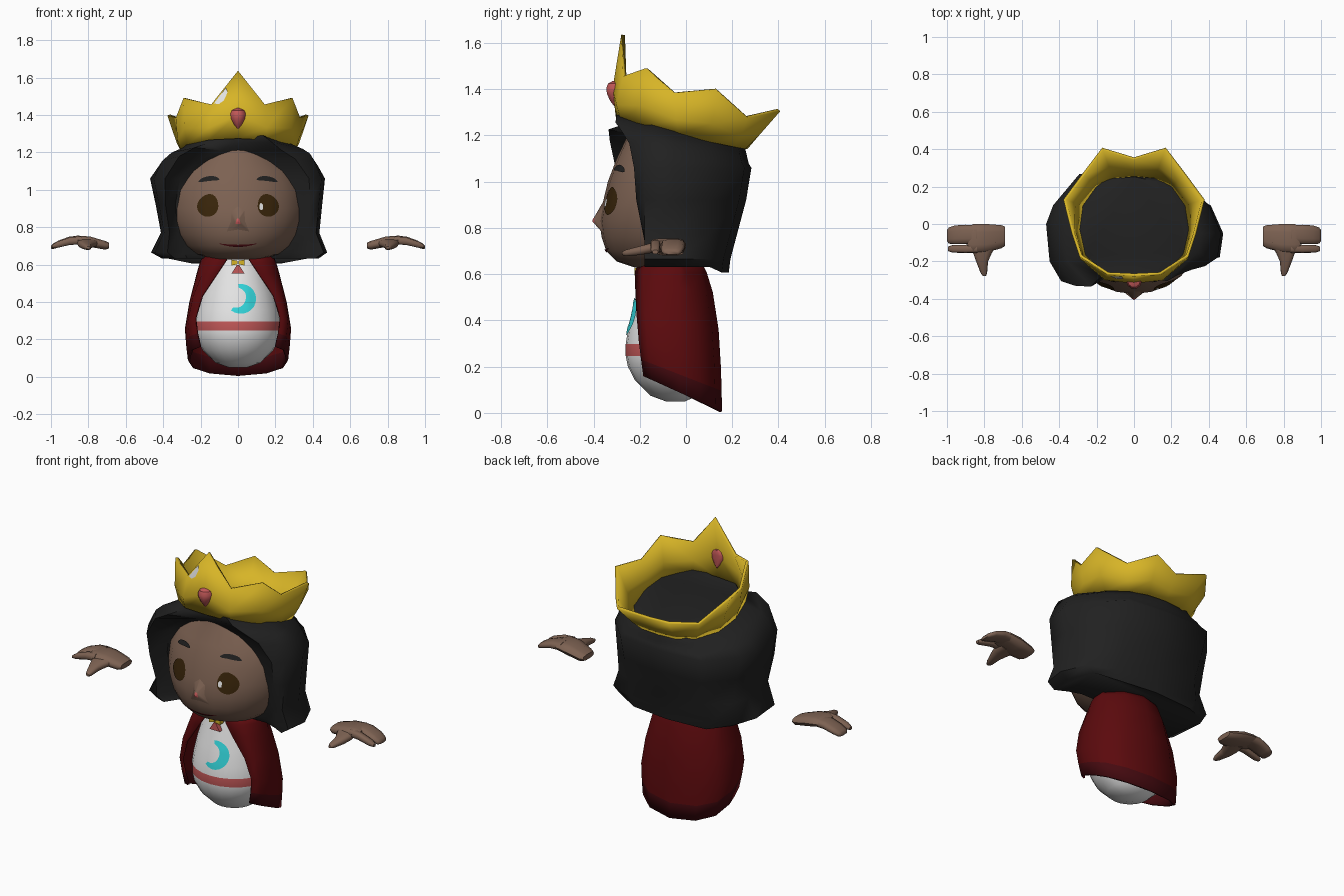
import bpy, bmesh, math
from mathutils import Vector
from mathutils.bvhtree import BVHTree

if "Cube" in bpy.data.objects:
    bpy.data.objects.remove(bpy.data.objects["Cube"])

def mat(name, r, g, b):
    m = bpy.data.materials.new(name)
    m.diffuse_color = (r, g, b, 1)
    m.use_nodes = True
    m.node_tree.nodes["Principled BSDF"].inputs["Base Color"].default_value = m.diffuse_color
    return m

GOLD = mat("gold", .68, .46, .02)
CORAL = mat("coral red", .55, .10, .10)
BLACK = mat("hair black", .015, .015, .015)
SKIN = mat("brown skin", .205, .122, .085)
WHITE = mat("white", .8, .8, .8)
CAPE = mat("dark red", .105, .003, .004)
HEM = mat("deep red hem", .06, .003, .005)
CYAN = mat("cyan", .035, .68, .72)
EYE = mat("dark brown", .04, .018, .003)

def finish(name, bm, mats, angle=40, solid=0):
    me = bpy.data.meshes.new(name)
    bm.to_mesh(me)
    bm.free()
    ob = bpy.data.objects.new(name, me)
    bpy.context.collection.objects.link(ob)
    for m in mats:
        me.materials.append(m)
    if solid:
        md = ob.modifiers.new("thickness", 'SOLIDIFY')
        md.thickness, md.offset = solid, 0
    bpy.ops.object.select_all(action='DESELECT')
    ob.select_set(True)
    bpy.context.view_layer.objects.active = ob
    bpy.ops.object.shade_smooth_by_angle(angle=math.radians(angle))
    return ob

def loft(name, rings, mats, closed=True, caps=True, rule=None, **kw):
    """Bridge successive rings; rule(row) picks the material index."""
    bm = bmesh.new()
    vs = [[bm.verts.new(p) for p in r] for r in rings]
    n = len(rings[0])
    for i in range(len(vs) - 1):
        for j in range(n if closed else n - 1):
            k = (j + 1) % n
            f = bm.faces.new((vs[i][j], vs[i][k], vs[i + 1][k], vs[i + 1][j]))
            f.material_index = rule(i) if rule else 0
    if caps:
        bm.faces.new(vs[0])
        bm.faces.new(vs[-1]).material_index = rule(len(vs) - 2) if rule else 0
    bmesh.ops.recalc_face_normals(bm, faces=bm.faces[:])
    return finish(name, bm, mats, **kw)

def oval(z, rx, yf, yb, yc, n=24):
    pts = []
    for i in range(n):
        a = math.tau * i / n
        s = math.sin(a)
        pts.append((rx * math.cos(a), yc + s * ((yb - yc) if s > 0 else (yc - yf)), z))
    return pts

def patch(name, pairs, target, m, lift=.005):
    """Thin strip of (x, z) pairs laid on the front of target."""
    tb = bmesh.new()
    tb.from_mesh(target.data)
    tree = BVHTree.FromBMesh(tb)
    tb.free()
    bm = bmesh.new()
    rows = []
    for a, b in pairs:
        row = []
        for k in range(5):
            x, z = (Vector(a).lerp(Vector(b), k / 4))
            hit = tree.ray_cast(Vector((x, -2, z)), Vector((0, 1, 0)))[0]
            row.append(bm.verts.new((x, (hit.y if hit else -.2) - lift, z)))
        rows.append(row)
    for r, s in zip(rows, rows[1:]):
        for k in range(4):
            bm.faces.new((r[k], r[k + 1], s[k + 1], s[k]))
    bm.normal_update()
    if sum(f.normal.y for f in bm.faces) > 0:
        bmesh.ops.reverse_faces(bm, faces=bm.faces[:])
    return finish(name, bm, [m])

# Egg-shaped body with a sash stripe
rows = [(.05, .05), (.075, .12), (.14, .188), (.2, .22), (.247, .23), (.297, .23),
        (.36, .22), (.45, .2), (.55, .17), (.63, .15)]
body = loft("body", [oval(z, r, -.04 - r * .96, -.04 + r * (.75 if z < .5 else .45), -.04)
                     for z, r in rows], [WHITE, CORAL], rule=lambda i: 1 if i == 4 else 0)

# Crescent decoration on the chest
moon = []
for i in range(15):
    a = math.radians(-130 + 230 * i / 14)
    w = .036 * math.sin(math.pi * i / 14) + .02
    moon.append(((.015 + .082 * math.cos(a), .417 + .08 * math.sin(a)),
                 (.015 + (.082 - w) * math.cos(a), .417 + (.08 - w) * math.sin(a))))
patch("chest_crescent", moon, body, CYAN)

# Open-fronted cape, hem dropping toward the back
rings = []
for t, e, w, yf, yb in [(0, .2, .262, -.18, .15), (.14, .217, .271, -.19, .148),
                        (.3, .227, .278, -.2, .145), (.55, .19, .255, -.21, .135),
                        (.8, .11, .22, -.215, .11), (.93, .07, .2, -.215, .085),
                        (1, .05, .185, -.2, .065)]:
    half = [(e, yf), (e * .3 + w * .7, yf + .035), (w * .98, yf + .1), (w, -.03),
            (w * .9, yb - .09), (w * .57, yb - .028)]
    ring = []
    for x, y in half + [(0, yb)] + [(-x, y) for x, y in reversed(half)]:
        zb = .16 - .47 * (y + .18)
        ring.append((x, y, zb + t * (.645 - zb)))
    rings.append(ring)
loft("cape", rings, [CAPE, HEM], closed=False, caps=False,
     rule=lambda i: 1 if i == 0 else 0, solid=.012, angle=50)

# Head
rows = [(.628, .12, -.22, -.09, -.15), (.655, .22, -.3, .04, -.1), (.7, .29, -.345, .12, -.05),
        (.76, .33, -.365, .15, -.05), (.83, .355, -.374, .15, -.05), (.9, .365, -.362, .15, -.05),
        (1, .355, -.338, .15, -.05), (1.1, .31, -.3, .1, -.05), (1.18, .21, -.262, -.03, -.08),
        (1.225, .09, -.248, -.17, -.2)]
head = loft("head", [oval(*r) for r in rows], [SKIN])

# Broad low nose with a tiny coloured tip
def nose_ring(s, y):
    return [(s * x, y, .83 + s * z) for x, z in ((-.085, -.075), (.085, -.075), (.05, .08), (0, .115),
                                                 (-.05, .08))]
loft("nose", [nose_ring(1, -.34), nose_ring(.16, -.396), nose_ring(.04, -.405)],
     [SKIN, CORAL], rule=lambda i: i, angle=65)

# Painted face
for s, side in ((1, "right"), (-1, "left")):
    eye, brow = [], []
    for i in range(13):
        c = -math.cos(math.pi * i / 12)
        h = math.sqrt(max(0, 1 - c * c))
        x = s * (.162 + .057 * c)
        eye.append(((x, .912 + .064 * h * (1 - .2 * c)), (x, .912 - .056 * h)))
    for i in range(9):
        u = i / 4 - 1
        x, z = s * (.155 + .056 * u), 1.06 - .01 * u * u - .006 * u
        h = .011 * (1 - u * u) ** .5 + .002
        brow.append(((x, z + h), (x, z - h)))
    patch(side + "_eye", eye, head, EYE)
    patch(side + "_eyebrow", brow, head, BLACK, .008)
patch("eye_glint", [((.114, .918), (.114, .898)), ((.122, .93), (.122, .892)),
                    ((.134, .92), (.134, .894))], head, WHITE, .009)
smile = []
for i in range(11):
    u = i / 5 - 1
    z, h = .7 + .012 * u * u, .005 * (1 - u * u) + .001
    smile.append(((.1 * u, z + h), (.1 * u, z - h)))
patch("mouth", smile, head, HEM)

# Hair: closed rings, wrapping the head and leaning back under the crown
rings = []
for z, k, wl, wr, e, ye, yfl, yb in [
        (.632, 0, .405, .43, .27, -.12, -.22, .185), (.665, 0, .465, .477, .29, -.14, -.23, .192),
        (.77, 0, .412, .435, .32, -.16, -.25, .22), (.92, 0, .44, .45, .335, -.19, -.28, .26),
        (1.06, 0, .47, .465, .31, -.2, -.305, .283), (1.17, .7, .42, .425, .21, -.22, -.33, .272),
        (1.215, .85, .37, .40, .09, -.25, -.335, .265), (1.25, 1, .31, .36, .03, -.28, -.32, .262),
        (1.285, 1, .265, .275, .02, -.275, -.28, .252)]:
    low = .025 if z < .65 else 0
    top = z > 1.24
    yc = -.17 if top else -.2
    yfr = ye - .025
    right = [(e, ye), (e * .55 + wr * .45, yfr), (wr * .96, yc + .02), (wr, -.05),
             (wr * .86, .1), (wr * .55, yb - .03)]
    left = [(e, ye), (e * .5 + wl * .5, (yfl if not top else ye + .01)), (wl * .96, yc), (wl, 0),
            (wl * .92, .1), (wl * .62, yb - .015)]
    ring = [(x, y) for x, y in right] + [(0, yb)] + [(-x, y) for x, y in reversed(left)]
    rings.append([(x, y, z - k * .24 * (y + .28) - (low if y > .12 else 0)) for x, y in ring])
loft("hair", rings, [BLACK], angle=55)

# Crown: flared ring of points, tilted back
base = [(0, -.295, 1.275), (.15, -.275, 1.268), (.265, -.17, 1.243), (.298, -.03, 1.208),
        (.28, .1, 1.176), (.205, .205, 1.155), (.11, .25, 1.147), (0, .26, 1.147)]
tips = [(0, -.272, 1.635), (.14, -.265, 1.455), (.285, -.17, 1.49), (.325, -.05, 1.385),
        (.37, .13, 1.4), (.27, .265, 1.28), (.168, .402, 1.31), (0, .35, 1.275)]
def both(pts):
    return pts + [(-x, y, z) for x, y, z in reversed(pts[1:-1])]
mid = []
for p, q in zip(base, tips):
    m = Vector(p).lerp(Vector(q), .35)
    mid.append((m.x * 1.03, m.y * (1.08 if m.y < 0 else 1.02), m.z))
crown = loft("crown", [both(base), both(mid), both(tips)], [GOLD], caps=False, solid=.016)
patch("crown_glint", [((-.128, 1.462), (-.104, 1.457)), ((-.1, 1.5), (-.076, 1.477)),
                      ((-.064, 1.545), (-.056, 1.52))], crown, WHITE, .011)

# Teardrop gem on the crown
loft("crown_gem", [oval(z, r, -.308 - r * .9, -.285, -.303, 10) for z, r in
                   [(1.328, .005), (1.35, .024), (1.38, .04), (1.405, .043),
                    (1.425, .034), (1.436, .01)]], [CORAL])

# Clasp and the small knot below it
for s in (1, -1):
    loft("clasp", [[(s * x, y, .611 + h * sz) for y, sz in
                    ((-.223, 1), (-.223, -1), (-.17, -1), (-.17, 1))]
                   for x, h in ((.004, .009), (.036, .016))], [GOLD])
loft("clasp_knot", [[(-w, -.221, z), (w, -.221, z), (w, -.18, z), (-w, -.18, z)]
                    for z, w in ((.553, .034), (.598, .006))], [CORAL])

# Floating hands: palm, broad finger group, little finger and thumb
def tube(name, secs, s, along_x=True):
    rings = []
    for x, y, z, a, b in secs:
        ring = []
        for i in range(10):
            c, d = math.cos(math.tau * i / 10), math.sin(math.tau * i / 10)
            c, d = (math.copysign(abs(v) ** .7, v) for v in (c, d))
            ring.append((s * x, y + a * c, z + b * d) if along_x else (s * (x + a * c), y, z + b * d))
        rings.append(ring)
    loft(name, rings, [SKIN], angle=55)

for s, side in ((1, "right"), (-1, "left")):
    tube(side + "_palm", [(.69, -.066, .702, .052, .016), (.71, -.068, .703, .062, .024),
                          (.79, -.076, .722, .076, .029), (.86, -.078, .732, .077, .024),
                          (.89, -.078, .729, .062, .016)], s)
    tube(side + "_fingers", [(.84, -.055, .732, .05, .023), (.9, -.056, .729, .052, .022),
                             (.96, -.058, .71, .05, .019), (.99, -.062, .697, .043, .015),
                             (1, -.062, .693, .03, .008)], s)
    tube(side + "_little_finger", [(.84, -.13, .73, .024, .022), (.9, -.133, .725, .022, .021),
                                   (.97, -.133, .705, .02, .017), (.995, -.133, .696, .012, .009)], s)
    tube(side + "_thumb", [(.795, -.1, .72, .065, .022), (.81, -.155, .712, .05, .022),
                           (.812, -.2, .702, .032, .02), (.803, -.26, .692, .018, .014),
                           (.8, -.277, .69, .009, .007)], s, False)
